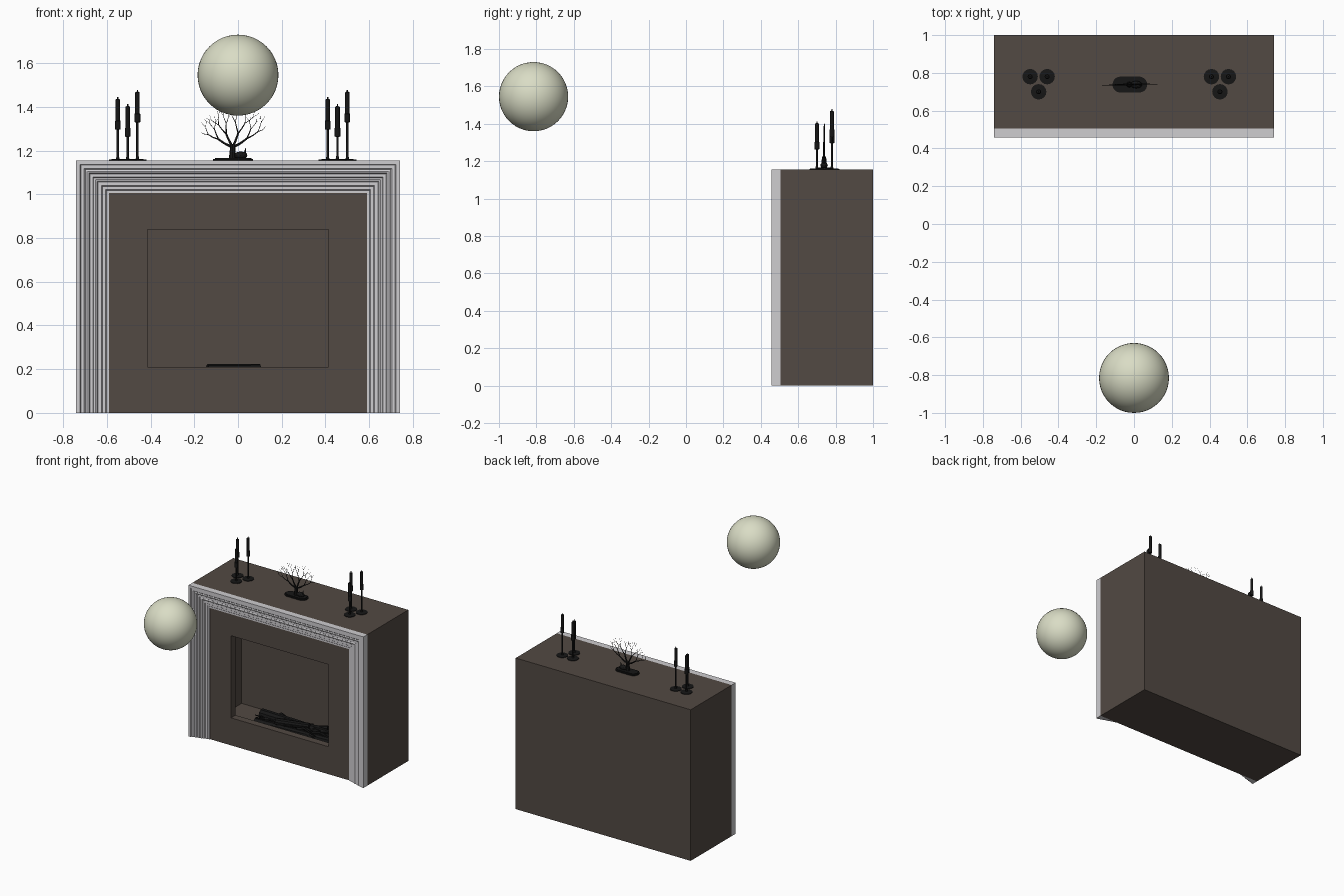
import bpy, bmesh, math, random
from mathutils import Vector

if "Cube" in bpy.data.objects:
    bpy.data.objects.remove(bpy.data.objects["Cube"])

random.seed(4)


def mat(name, rgb):
    m = bpy.data.materials.new(name)
    m.diffuse_color = (*rgb, 1)
    m.use_nodes = True
    m.node_tree.nodes["Principled BSDF"].inputs["Base Color"].default_value = m.diffuse_color
    return m


BROWN = mat("dark brown stone", (0.085, 0.067, 0.056))
GREY = mat("light grey moulding", (0.62, 0.61, 0.63))
BLACK = mat("black iron", (0.008, 0.008, 0.008))
CREAM = mat("pale cream globe", (0.70, 0.72, 0.56))


def finish(bm, name, material, smooth=False):
    bmesh.ops.recalc_face_normals(bm, faces=bm.faces)
    me = bpy.data.meshes.new(name)
    bm.to_mesh(me)
    bm.free()
    ob = bpy.data.objects.new(name, me)
    bpy.context.collection.objects.link(ob)
    me.materials.append(material)
    if smooth:
        bpy.ops.object.select_all(action='DESELECT')
        bpy.context.view_layer.objects.active = ob
        ob.select_set(True)
        bpy.ops.object.shade_smooth_by_angle(angle=math.radians(40))
    return ob


def box(name, lo, hi, material):
    bm = bmesh.new()
    bmesh.ops.create_cube(bm, size=1)
    for v in bm.verts:
        v.co = Vector([(a + b) / 2 + c * (b - a) for a, b, c in zip(lo, hi, v.co)])
    return finish(bm, name, material)


def rod(bm, a, b, r1, r2, sides=6):
    """Tapered rod from a to b."""
    a, b = Vector(a), Vector(b)
    geo = bmesh.ops.create_cone(bm, cap_ends=True, segments=sides, radius1=r1,
                                radius2=r2, depth=(b - a).length)
    rot = Vector((0, 0, 1)).rotation_difference(b - a).to_matrix()
    for v in geo['verts']:
        v.co = rot @ v.co + (a + b) / 2


def lathe(bm, cx, cy, profile, sides=16):
    rings = []
    for r, z in profile:
        rings.append([bm.verts.new((cx + r * math.cos(2 * math.pi * i / sides),
                                    cy + r * math.sin(2 * math.pi * i / sides), z))
                      for i in range(sides)])
    for p, q in zip(rings, rings[1:]):
        for i in range(sides):
            j = (i + 1) % sides
            bm.faces.new((p[i], p[j], q[j], q[i]))
    bm.faces.new(rings[0][::-1])
    bm.faces.new(rings[-1])


# chimney body: hollow firebox behind a thin front wall
TOP = 1.155
body = box("fireplace_body", (-0.74, 0.505, 0), (0.74, 1.0, TOP), BROWN)
for name, lo, hi in (("opening_cutter", (-0.413, 0.4, 0.21), (0.413, 0.7, 0.838)),
                     ("chamber_cutter", (-0.60, 0.56, 0.12), (0.60, 0.90, 1.0))):
    cutter = box(name, lo, hi, BROWN)
    cutter.hide_render = True
    mod = body.modifiers.new(name, 'BOOLEAN')
    mod.operation, mod.solver, mod.object = 'DIFFERENCE', 'EXACT', cutter
    bpy.ops.object.select_all(action='DESELECT')
    bpy.context.view_layer.objects.active = body
    body.select_set(True)
    bpy.ops.object.modifier_apply(modifier=name)
    bpy.data.objects.remove(cutter)

# moulded surround: stepped profile (inset, height) swept round three sides
profile = [(0, 0), (0, .047), (.018, .047), (.021, .041), (.036, .041), (.042, .034),
           (.050, .037), (.058, .034), (.062, .028), (.076, .028), (.080, .022),
           (.088, .025), (.096, .022), (.100, .016), (.116, .016), (.120, .010),
           (.134, .010), (.138, .005), (.150, .005), (.150, 0)]
bm = bmesh.new()
rows = []
for d, h in profile:
    w, t, y = 0.74 - d, TOP - d, 0.505 - h
    rows.append([bm.verts.new(c) for c in ((-w, y, 0), (-w, y, t), (w, y, t), (w, y, 0))])
n = len(rows)
for k in range(n):
    p, q = rows[k], rows[(k + 1) % n]
    for i in range(3):
        bm.faces.new((p[i], p[i + 1], q[i + 1], q[i]))
bm.faces.new([r[0] for r in rows])
bm.faces.new([r[3] for r in rows])
finish(bm, "surround_moulding", GREY)

# candlesticks: two groups of three
for side, x0 in (("left", -0.505), ("right", 0.455)):
    for k, (dx, y, top) in enumerate(((-.045, .78, 1.445), (0, .70, 1.412), (.045, .78, 1.478))):
        bm = bmesh.new()
        cup = top - 0.15
        lathe(bm, x0 + dx, y, [(.041, TOP), (.041, TOP + .004), (.008, TOP + .007),
                               (.0055, TOP + .02), (.0055, cup), (.013, cup + .002),
                               (.013, cup + .04), (.0105, cup + .042),
                               (.0105, top - .012), (.003, top - .008), (.003, top)])
        finish(bm, f"{side}_candlestick_{k + 1}", BLACK, True)

# ornament base: flat oblong dish
bm = bmesh.new()
for z, r, hl in ((TOP, .042, .05), (TOP + .005, .034, .05)):
    ring = []
    for i in range(24):
        a = math.pi * 2 * (i + .5) / 24
        ring.append(bm.verts.new((-.022 + math.copysign(hl, math.cos(a)) + r * math.cos(a),
                                  .738 + r * math.sin(a), z)))
    f = bm.faces.new(ring)
    ext = bmesh.ops.extrude_face_region(bm, geom=[f])
    for v in ext['geom']:
        if isinstance(v, bmesh.types.BMVert):
            v.co.z += .007
finish(bm, "ornament_base", BLACK)

# ornament rock beside the trunk
bm = bmesh.new()
bmesh.ops.create_icosphere(bm, subdivisions=2, radius=1)
for v in bm.verts:
    v.co = Vector((.012 + v.co.x * .032, .738 + v.co.y * .02, 1.178 + v.co.z * .018))
rod(bm, (.03, .738, 1.18), (.036, .738, 1.212), .008, .002)
finish(bm, "ornament_rock", BLACK)

# ornament tree: flat recursive branching
bm = bmesh.new()


def branch(p, ang, length, r, depth):
    # each limb bends upward over two segments
    for _ in range(2):
        q = p + Vector((math.sin(ang), random.uniform(-.04, .04), math.cos(ang))) * length / 2
        rod(bm, p, q, r, r * .82, 5)
        p, r = q, r * .82
        ang *= .85
    if depth:
        for s in (-1, 1):
            branch(p, ang + s * random.uniform(.3, .55), length * random.uniform(.66, .85),
                   r * .75, depth - 1)


rod(bm, (-.026, .738, 1.16), (-.024, .738, 1.225), .016, .011, 8)
for ang, length in ((-1.15, .075), (-.5, .068), (.4, .068), (1.1, .075)):
    branch(Vector((-.024, .738, 1.215)), ang, length, .0065, 3)
for v in bm.verts:
    v.co.x = max(-.17, min(.125, v.co.x))
    v.co.z = min(v.co.z, 1.405)
finish(bm, "ornament_tree", BLACK)

# logs and twigs on the firebox floor
bm = bmesh.new()
for a, b, r in (((-.33, .76, .165), (.36, .74, .165), .040),
                ((-.30, .64, .155), (.34, .68, .155), .034),
                ((-.14, .66, .195), (.10, .72, .200), .028),
                ((-.22, .60, .150), (.20, .80, .180), .026),
                ((.24, .60, .150), (-.20, .80, .175), .024)):
    rod(bm, a, b, r, r * .85, 10)
for i in range(16):
    x, s = random.uniform(-.2, .2), random.choice((-1, 1))
    rod(bm, (x, random.uniform(.64, .74), .19),
        (x + s * random.uniform(.08, .2), random.uniform(.59, .83), random.uniform(.14, .205)),
        .011, .003, 5)
finish(bm, "fire_logs", BLACK)

# floating globe in front
bm = bmesh.new()
bmesh.ops.create_uvsphere(bm, u_segments=48, v_segments=24, radius=.185)
bmesh.ops.translate(bm, verts=bm.verts, vec=(0, -.815, 1.545))
finish(bm, "globe", CREAM, True)
